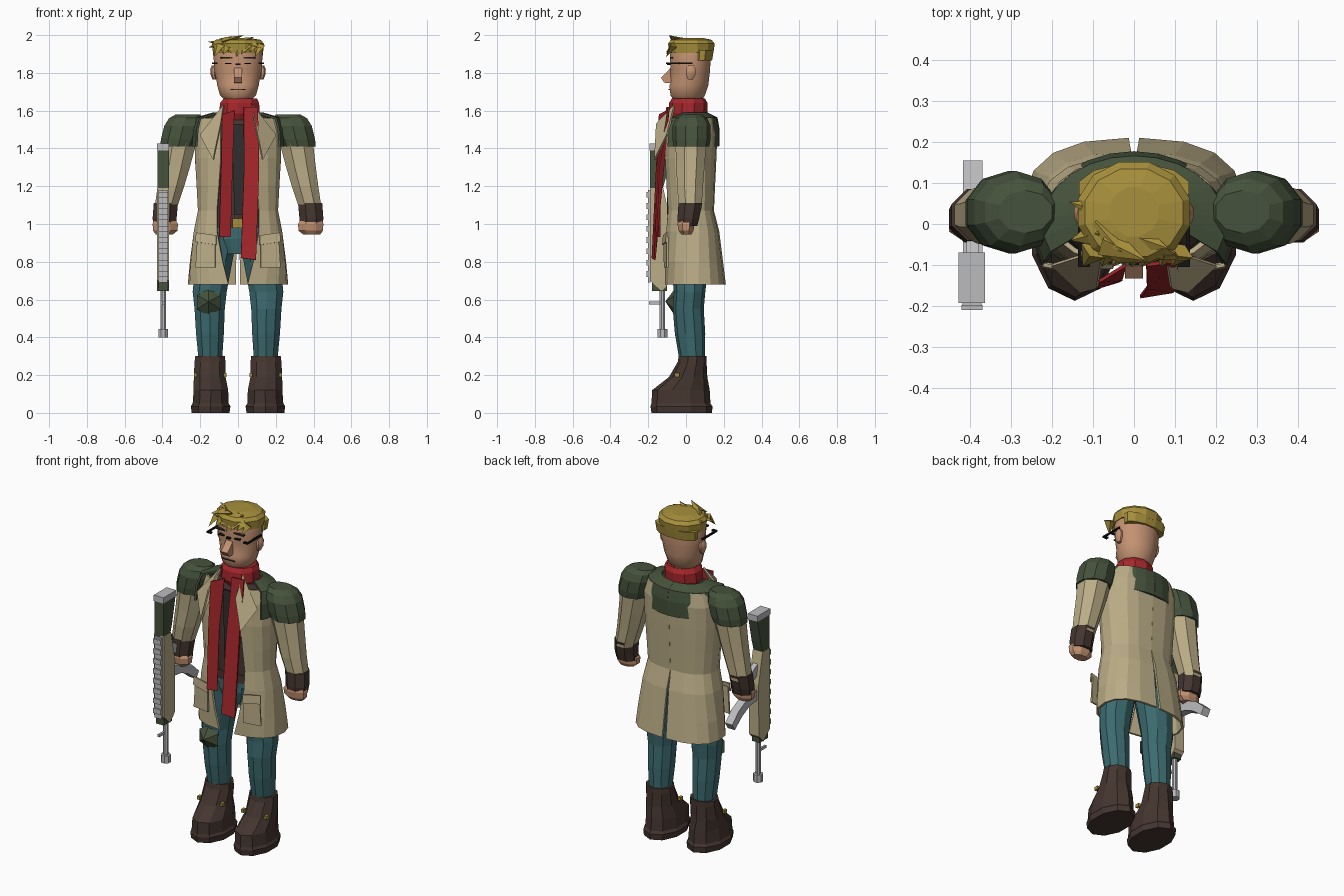
import bpy, bmesh, math
from mathutils import Vector


def mat(name, r, g, b):
    m = bpy.data.materials.new(name)
    m.diffuse_color = (r, g, b, 1)
    return m


TAN = mat("tan_cloth", .50, .42, .245)
SKIN = mat("skin", .55, .29, .17)
HAIR = mat("blond", .39, .28, .045)
RED = mat("red_wool", .38, .02, .025)
GREEN = mat("dark_green", .06, .085, .045)
BROWN = mat("dark_brown", .058, .036, .029)
TEAL = mat("teal_cloth", .045, .145, .16)
GREY = mat("light_metal", .5, .5, .52)
DARK = mat("charcoal", .03, .028, .025)
BLACK = mat("black", .006, .006, .006)


def make(name, verts, faces, m, thick=0, smooth=False):
    bm = bmesh.new()
    vs = [bm.verts.new(v) for v in verts]
    for f in faces:
        bm.faces.new([vs[i] for i in f])
    bmesh.ops.recalc_face_normals(bm, faces=bm.faces[:])
    me = bpy.data.meshes.new(name)
    bm.to_mesh(me)
    bm.free()
    me.materials.append(m)
    ob = bpy.data.objects.new(name, me)
    bpy.context.collection.objects.link(ob)
    if thick:
        s = ob.modifiers.new("thickness", "SOLIDIFY")
        s.thickness, s.offset = thick, 0
    if smooth:
        bpy.ops.object.select_all(action='DESELECT')
        ob.select_set(True)
        bpy.context.view_layer.objects.active = ob
        bpy.ops.object.shade_smooth_by_angle(angle=math.radians(40))
    return ob


def loft(name, rings, m, n=8, side=1, smooth=False):
    """Stacked rings (z, x0, x1, y0, y1) that touch the given extents."""
    vs, k = [], 1 / math.cos(math.pi / n)
    for z, x0, x1, y0, y1 in rings:
        for i in range(n):
            a = (i + .5) * 2 * math.pi / n
            vs.append((side * ((x0 + x1) / 2 + (x1 - x0) / 2 * k * math.cos(a)),
                       (y0 + y1) / 2 + (y1 - y0) / 2 * k * math.sin(a), z))
    fs = [(r * n + i, r * n + (i + 1) % n, (r + 1) * n + (i + 1) % n, (r + 1) * n + i)
          for r in range(len(rings) - 1) for i in range(n)]
    fs += [tuple(range(n)), tuple(range(len(vs) - n, len(vs)))]
    return make(name, vs, fs, m, smooth=smooth)


def prism(name, pts, x0, x1, m):
    """Profile of (y, z) points extruded along x."""
    n = len(pts)
    vs = [(x, y, z) for x in (x0, x1) for y, z in pts]
    fs = [(i, (i + 1) % n, n + (i + 1) % n, n + i) for i in range(n)]
    return make(name, vs, fs + [tuple(range(n)), tuple(range(n, 2 * n))], m)


def box(name, x0, x1, y0, y1, z0, z1, m):
    return prism(name, [(y0, z0), (y1, z0), (y1, z1), (y0, z1)], x0, x1, m)


def plate(name, pts, m, thick=.008, side=1):
    return make(name, [(side * x, y, z) for x, y, z in pts], [tuple(range(len(pts)))], m, thick)


def spike(name, base, tip, w, m):
    """Four-sided pointed lock of hair."""
    b, t = Vector(base), Vector(tip)
    q = (t - b).to_track_quat('Z', 'Y')
    vs = [b + q @ Vector((w * math.cos(i * math.pi / 2), w * math.sin(i * math.pi / 2) * .6, 0))
          for i in range(4)] + [t]
    return make(name, vs, [(0, 1, 4), (1, 2, 4), (2, 3, 4), (3, 0, 4), (0, 1, 2, 3)], m)


def wrap(name, rings, m, side, n=9, thick=.012, e=.8):
    """Half garment shell; rings (z, rx, yfront, yback, slit, front_gap)."""
    vs = []
    for z, rx, yf, yb, slit, gap in rings:
        a0 = math.asin((slit / rx) ** (1 / e)) if slit else 0
        a1 = math.pi - math.asin((gap / rx) ** (1 / e))
        for i in range(n):
            a = a0 + (a1 - a0) * i / (n - 1)
            c = math.cos(a)
            y = (yf + yb) / 2 + (yb - yf) / 2 * math.copysign(abs(c) ** e, c)
            vs.append((side * rx * abs(math.sin(a)) ** e, y, z))
    fs = [(r * n + i, r * n + i + 1, (r + 1) * n + i + 1, (r + 1) * n + i)
          for r in range(len(rings) - 1) for i in range(n - 1)]
    return make(name, vs, fs, m, thick)


for s, tag in ((1, "left"), (-1, "right")):
    # boots with gold buttons
    loft("boot_" + tag, [(0, .045, .245, -.175, .13), (.035, .04, .25, -.18, .132),
                         (.05, .05, .24, -.175, .122), (.12, .052, .235, -.172, .118),
                         (.19, .066, .234, -.085, .108), (.27, .066, .23, -.04, .105),
                         (.30, .07, .226, -.035, .105)], BROWN, 10, s)
    for x in (.07, .225):
        box("boot_button_" + tag, s * x - .008, s * x + .008, -.06, -.035, .19, .21, HAIR)
    # trouser legs
    loft("leg_" + tag, [(.27, .085, .208, -.03, .098), (.42, .075, .222, -.055, .098),
                        (.55, .07, .23, -.066, .09), (.64, .06, .24, -.06, .098),
                        (.80, .03, .225, -.075, .115), (.95, .0, .18, -.075, .12)], TEAL, 10, s)
    # coat skirt, coat body, shoulder yoke
    wrap("coat_skirt_" + tag, [(.68, .26, -.105, .205, .012, .05), (.80, .25, -.108, .19, .01, .08),
                               (.96, .23, -.108, .17, .006, .11), (1.07, .207, -.10, .142, .001, .11)],
         TAN, s)
    wrap("coat_body_" + tag, [(1.07, .207, -.10, .142, 0, .11), (1.20, .215, -.105, .148, 0, .1),
                              (1.35, .225, -.11, .155, 0, .09), (1.48, .225, -.105, .16, 0, .09),
                              (1.56, .20, -.09, .15, 0, .09)], TAN, s)
    n_yoke = [(1.41, .24, -.21, .17, 0, .22), (1.50, .235, -.2, .172, 0, .215),
              (1.56, .22, -.16, .162, 0, .2), (1.585, .13, -.06, .11, 0, .115)]
    wrap("yoke_" + tag, n_yoke, GREEN, s, e=1)
    # lapel and collar flap
    plate("lapel_" + tag, [(.075, -.06, 1.63), (.20, -.10, 1.47), (.13, -.165, 1.34),
                           (.09, -.155, 1.53)], TAN, .01, s)
    # pocket and flap
    plate("pocket_" + tag, [(.12, -.113, .77), (.225, -.098, .77), (.215, -.098, .93),
                            (.12, -.115, .93)], TAN, .009, s)
    plate("pocket_flap_" + tag, [(.115, -.122, .89), (.225, -.104, .905), (.222, -.10, .955),
                                 (.115, -.118, .94)], TAN, .009, s)
    # sleeve, shoulder pad, cuff, fist
    loft("sleeve_" + tag, [(1.08, .325, .443, -.035, .082), (1.20, .285, .425, -.048, .09),
                           (1.30, .255, .412, -.05, .098), (1.45, .215, .395, -.058, .11),
                           (1.54, .20, .36, -.05, .11)], TAN, 8, s)
    loft("shoulder_pad_" + tag, [(1.41, .222, .412, -.062, .118), (1.45, .205, .408, -.067, .125),
                                 (1.52, .188, .39, -.067, .125), (1.56, .188, .365, -.05, .108),
                                 (1.58, .20, .33, -.02, .08)], GREEN, 10, s)
    loft("cuff_" + tag, [(.99, .325, .447, -.042, .06), (1.03, .325, .452, -.045, .07),
                         (1.11, .318, .446, -.04, .086)], BROWN, 8, s)
    loft("fist_" + tag, [(.945, .345, .435, -.025, .03), (.965, .32, .45, -.04, .04),
                         (1.0, .318, .452, -.045, .045), (1.03, .34, .44, -.04, .05)], SKIN, 8, s)
    # ear, eyebrow and spectacle arm
    loft("ear_" + tag, [(1.765, .115, .135, .01, .035), (1.79, .115, .145, .0, .05),
                        (1.82, .115, .147, .0, .052), (1.84, .115, .138, .015, .04)],
         SKIN, 8, s, True)
    box("eyebrow_" + tag, s * .03, s * .095, -.086, -.07, 1.876, 1.884, DARK)
    box("eye_" + tag, s * .035, s * .07, -.09, -.07, 1.846, 1.852, BLACK)
    box("spectacle_arm_" + tag, s * .128, s * .137, -.10, .035, 1.846, 1.856, BLACK)
    box("spectacle_end_" + tag, s * .108, s * .137, -.105, -.09, 1.846, 1.856, BLACK)

# hips, belt, shirt
loft("hips", [(.84, -.10, .10, -.07, .11), (.92, -.17, .17, -.085, .13), (.99, -.17, .17, -.085, .12)],
     TEAL, 12)
loft("belt", [(.98, -.175, .175, -.09, .122), (1.03, -.172, .172, -.09, .12)], BROWN, 12)
box("belt_buckle", -.028, .028, -.10, -.085, .98, 1.03, HAIR)
loft("shirt", [(1.02, -.165, .165, -.085, .115), (1.3, -.195, .195, -.09, .135),
               (1.5, -.19, .19, -.085, .135), (1.575, -.15, .15, -.06, .11)], BROWN, 12)
plate("shirt_front", [(-.02, -.097, 1.05), (.05, -.097, 1.05), (.05, -.097, 1.53), (-.03, -.095, 1.53)],
      DARK)

# scarf with two hanging ends
loft("scarf_ring", [(1.55, -.085, .10, -.07, .095), (1.585, -.10, .115, -.088, .108),
                    (1.64, -.095, .112, -.085, .11), (1.665, -.075, .10, -.07, .095)], RED, 10)
plate("scarf_end_short", [(-.10, -.155, .93), (-.04, -.14, .93), (-.03, -.135, 1.3), (-.02, -.10, 1.6),
                          (-.085, -.14, 1.58), (-.09, -.155, 1.3)], RED)
plate("scarf_end_long", [(.015, -.178, .82), (.095, -.165, .81), (.112, -.145, 1.3), (.105, -.09, 1.62),
                         (.03, -.10, 1.62), (.032, -.155, 1.3)], RED)

# head
loft("neck", [(1.55, -.065, .065, -.03, .085), (1.70, -.065, .065, -.03, .09)], SKIN, 10, 1, True)
loft("head", [(1.658, -.07, .07, -.065, .08), (1.68, -.095, .095, -.082, .10),
              (1.735, -.11, .11, -.088, .118), (1.75, -.112, .112, -.08, .12),
              (1.82, -.126, .126, -.082, .128), (1.90, -.13, .13, -.085, .13),
              (1.95, -.115, .115, -.075, .12)], SKIN, 16, 1, True)
prism("nose", [(-.075, 1.835), (-.105, 1.80), (-.133, 1.775), (-.115, 1.748), (-.075, 1.745)],
      -.022, .022, SKIN)
box("spectacle_bridge", -.012, .012, -.10, -.08, 1.842, 1.85, BLACK)
plate("mouth", [(-.04, -.089, 1.71), (.04, -.089, 1.71), (.04, -.089, 1.715), (-.04, -.089, 1.715)], BROWN)

# hair cap, back of hair, swept locks
loft("hair_cap", [(1.905, -.132, .132, -.09, .145), (1.955, -.137, .137, -.095, .152),
                  (1.975, -.12, .12, -.08, .135), (1.985, -.06, .06, -.03, .09)], HAIR, 12)
loft("hair_back", [(1.865, -.128, .128, .03, .138), (1.92, -.134, .134, .03, .147)], HAIR, 12)
for i in range(7):
    x = -.11 + i * .036
    spike("fringe_lock", (x + .01, -.065, 1.945), (x - .015 + .01 * (i % 2), -.105, 1.885 + .012 * (i % 3)),
          .034, HAIR)
for b, t in (((-.05, .02, 1.955), (-.16, .055, 1.965)), ((-.08, -.02, 1.96), (-.155, -.04, 1.935)),
             ((-.07, -.04, 1.965), (.03, -.09, 2.0)), ((.0, -.03, 1.96), (.085, -.06, 1.99)),
             ((-.09, .0, 1.96), (-.03, -.07, 1.995)), ((.06, -.05, 1.955), (.13, -.09, 1.93))):
    spike("top_lock", b, t, .04, HAIR)

# knee pad on one leg
make("knee_pad", [(-.155 + .072 * math.sin(i * math.pi / 3), -.058, .585 + .072 * math.cos(i * math.pi / 3))
                  for i in range(6)] + [(-.155, -.11, .59)],
     [(i, (i + 1) % 6, 6) for i in range(6)] + [tuple(range(6))], GREEN)

# rifle held upright
prism("rifle_body", [(-.19, .70), (-.13, .645), (-.085, .69), (-.08, 1.0), (-.12, 1.19), (-.19, 1.19)],
      -.429, -.364, TAN)
prism("rifle_stock", [(-.19, 1.18), (-.125, 1.18), (-.105, 1.25), (-.075, 1.39), (-.19, 1.39)],
      -.427, -.366, GREEN)
box("butt_plate", -.429, -.364, -.193, -.07, 1.39, 1.425, GREY)
box("rifle_rail", -.42, -.373, -.20, -.188, .69, 1.18, GREY)
for i in range(8):
    z = .72 + i * .06
    box("rail_rib", -.422, -.371, -.21, -.198, z, z + .03, GREY)
box("foregrip_end", -.422, -.371, -.18, -.10, .645, .70, GREEN)
loft("barrel", [(.42, -.41, -.382, -.139, -.111), (.66, -.41, -.382, -.139, -.111)], GREY)
loft("muzzle", [(.40, -.422, -.37, -.151, -.099), (.445, -.422, -.37, -.151, -.099)], GREY)
box("front_sight", -.402, -.39, -.195, -.13, .575, .59, GREY)
prism("magazine", [(-.09, .97), (.0, .955), (.09, .91), (.155, .85), (.13, .81), (.06, .865),
                   (-.01, .90), (-.09, .91)], -.418, -.37, GREY)
prism("trigger_grip", [(-.1, 1.12), (-.1, 1.05), (.01, 1.01), (.02, 1.05)], -.41, -.38, GREY)
